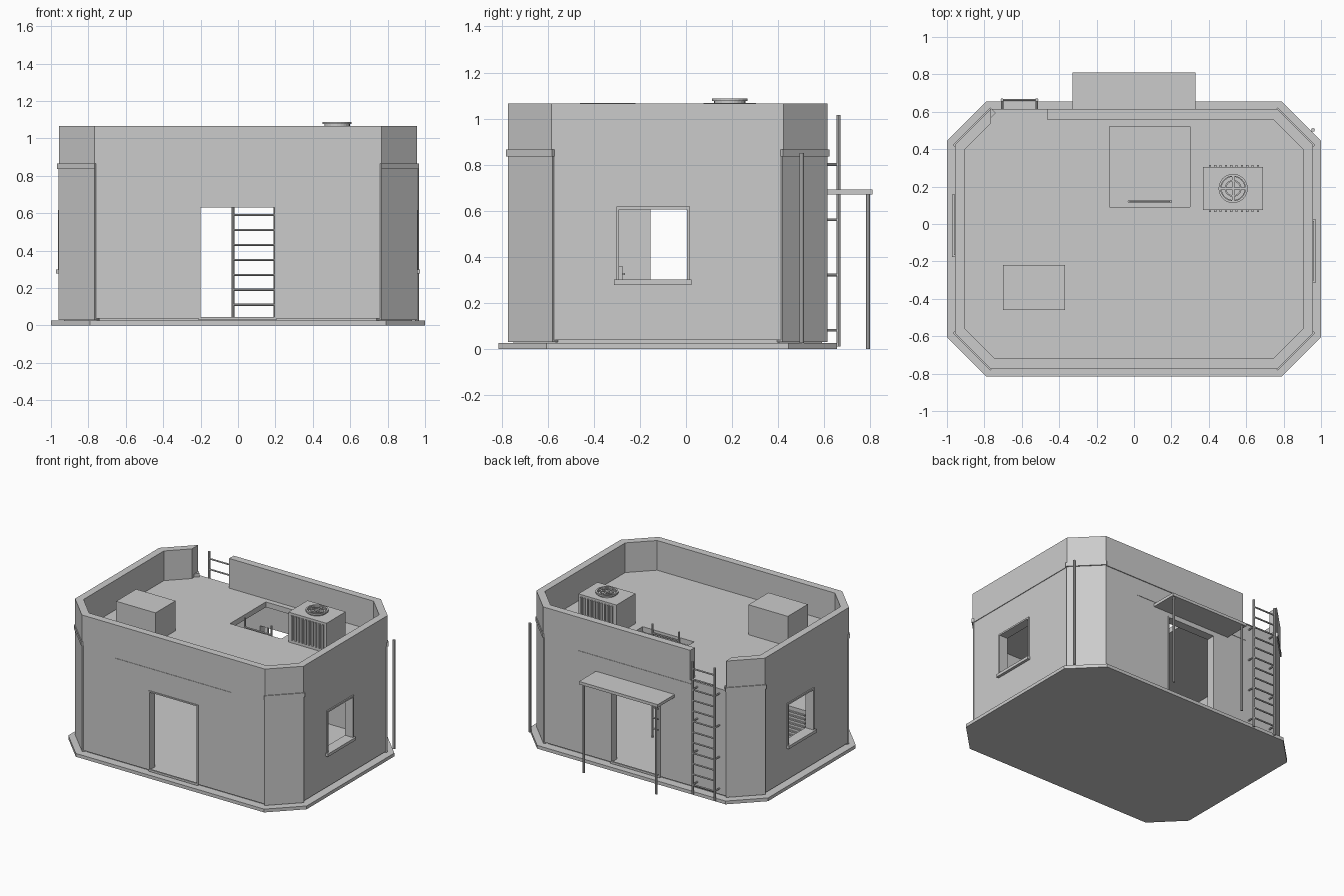
import bpy, bmesh, math
from mathutils import Matrix, Vector

if bpy.data.objects.get("Cube"):
    bpy.data.objects.remove(bpy.data.objects["Cube"])

GREY = bpy.data.materials.new("concrete grey")
GREY.use_nodes = True
GREY.diffuse_color = (0.6, 0.6, 0.6, 1)
GREY.node_tree.nodes["Principled BSDF"].inputs["Base Color"].default_value = (0.6, 0.6, 0.6, 1)
MID = -0.08  # centre of the building in y


def finish(name, bm):
    bmesh.ops.recalc_face_normals(bm, faces=bm.faces)
    mesh = bpy.data.meshes.new(name)
    bm.to_mesh(mesh)
    bm.free()
    mesh.materials.append(GREY)
    ob = bpy.data.objects.new(name, mesh)
    bpy.context.collection.objects.link(ob)
    return ob


def add_box(bm, x, y, z):
    """Box from (min, max) pairs."""
    size = [b - a for a, b in (x, y, z)]
    mid = [(a + b) / 2 for a, b in (x, y, z)]
    bmesh.ops.create_cube(bm, size=1, matrix=Matrix.Translation(mid) @ Matrix.Diagonal((*size, 1)))


def boxes(name, *items):
    bm = bmesh.new()
    for item in items:
        add_box(bm, *item)
    return finish(name, bm)


def rod(bm, a, b, r, sides=8):
    a, b = Vector(a), Vector(b)
    turn = (b - a).to_track_quat("Z", "Y").to_matrix().to_4x4()
    bmesh.ops.create_cone(bm, cap_ends=True, segments=sides, radius1=r, radius2=r,
                          depth=(b - a).length, matrix=Matrix.Translation((a + b) / 2) @ turn)


def octagon(hx, hy, c):
    quarter = [(hx, hy - c), (hx - c, hy)]
    pts = quarter + [(-x, y) for x, y in reversed(quarter)]
    return pts + [(-x, -y) for x, y in pts]


def slab(name, hx, hy, c, z0, z1, wall=None):
    """Chamfered slab, or a hollow ring if a wall thickness is given."""
    bm = bmesh.new()

    def loop(pts, z):
        return [bm.verts.new((x, y + MID, z)) for x, y in pts]

    def bridge(a, b):
        for i in range(8):
            j = (i + 1) % 8
            bm.faces.new((a[i], a[j], b[j], b[i]))

    outer = octagon(hx, hy, c)
    lo, hi = loop(outer, z0), loop(outer, z1)
    bridge(lo, hi)
    if wall:
        inner = octagon(hx - wall, hy - wall, c - wall * 0.586)
        ilo, ihi = loop(inner, z0), loop(inner, z1)
        bridge(ilo, ihi)
        bridge(lo, ilo)
        bridge(hi, ihi)
    else:
        bm.faces.new(lo)
        bm.faces.new(hi)
    return finish(name, bm)


def cut(ob, *items):
    for item in items:
        tool = boxes("cutter", item)
        tool.hide_render = True
        mod = ob.modifiers.new("opening", "BOOLEAN")
        mod.operation, mod.solver, mod.object = "DIFFERENCE", "EXACT", tool
        bpy.context.view_layer.objects.active = ob
        bpy.ops.object.modifier_apply(modifier=mod.name)
        bpy.data.objects.remove(tool)


# Shell
slab("base", 1.0, 0.735, 0.21, 0, 0.025)
slab("floor", 0.93, 0.67, 0.19, 0.025, 0.04)
walls = slab("walls", 0.953, 0.688, 0.19, 0.038, 0.835, 0.06)
DOOR, DOOR_Z = (-0.2, 0.195), (0.04, 0.63)
WIN_Z = (0.3, 0.605)
cut(walls, (DOOR, (-1, 1), DOOR_Z),
    ((0.8, 1.1), (-0.29, 0.005), WIN_Z), ((-1.1, -0.8), (-0.155, 0.14), WIN_Z))
parapet = slab("parapet", 0.958, 0.694, 0.19, 0.835, 1.065, 0.055)
cut(parapet, ((-0.765, -0.465), (0.5, 0.7), (0.84, 1.2)))
roof = slab("roof", 0.91, 0.645, 0.17, 0.8, 0.84)
cut(roof, ((-0.13, 0.3), (0.09, 0.52), (0.7, 0.9)))

# Corner pilasters and their caps
for sx in (-1, 1):
    for sy in (-1, 1):
        centre = Vector((sx * 0.86, MID + sy * 0.594, 0))
        turn = Matrix.Translation(centre) @ Matrix.Rotation(math.atan2(sy, sx), 4, "Z")
        for name, z, half, out in (("corner_pilaster", (0.03, 0.835), 0.137, 0.004),
                                   ("corner_cap", (0.835, 0.865), 0.142, 0.012)):
            boxes(name, ((-0.03, out), (-half, half), z)).matrix_world = turn

# Door trims and sign plates on front and back
for side, y in (("front", -0.768), ("back", 0.608)):
    depth = (y - 0.006, y + 0.006)
    boxes(side + "_door_trim", ((-0.21, 0.205), depth, (0.63, 0.64)),
          ((-0.21, 0.205), depth, (0.03, 0.045)),
          ((-0.21, -0.2), depth, DOOR_Z), ((0.195, 0.205), depth, DOOR_Z))
    boxes(side + "_sign_plate", ((-0.49, 0.485), (y - 0.003, y + 0.003), (0.705, 0.81)))

# Window frames and sills
for side, s, y0, y1 in (("left", 1, -0.29, 0.005), ("right", -1, -0.155, 0.14)):
    def span(a, b):
        return tuple(sorted((s * a, s * b)))
    x = span(0.945, 0.962)
    boxes(side + "_window_frame", (x, (y0 - 0.012, y0), WIN_Z), (x, (y1, y1 + 0.012), WIN_Z),
          (x, (y0 - 0.012, y1 + 0.012), (0.605, 0.617)))
    boxes(side + "_window_sill", (span(0.9, 0.974), (y0 - 0.022, y1 + 0.018), (0.278, 0.3)))

# Canopy over the back door
boxes("canopy", ((-0.33, 0.33), (0.605, 0.81), (0.67, 0.692)))
bm = bmesh.new()
for x in (-0.305, 0.305):
    rod(bm, (x, 0.79, 0), (x, 0.79, 0.67), 0.009)
finish("canopy_posts", bm)


def ladder(name, x0, x1, y, z0, z1, first, count, r, bracket_y=None):
    bm = bmesh.new()
    for x in (x0, x1):
        rod(bm, (x, y, z0), (x, y, z1), r)
        if bracket_y:
            for k in range(4):
                z = 0.08 + 0.24 * k
                rod(bm, (x, bracket_y, z), (x, y, z), 0.006)
    for k in range(count):
        z = first + 0.08 * k
        rod(bm, (x0, y, z), (x1, y, z), 0.006)
    finish(name, bm)


ladder("outside_ladder", -0.705, -0.52, 0.663, 0.01, 1.015, 0.08, 12, 0.009, 0.6)
ladder("hatch_ladder", -0.027, 0.197, 0.12, 0.04, 0.9, 0.11, 10, 0.007)

# Drainpipe
bm = bmesh.new()
rod(bm, (0.957, 0.503, 0.025), (0.957, 0.503, 0.85), 0.01)
finish("drainpipe", bm)

# Rooftop box and cooling unit
boxes("roof_box", ((-0.7, -0.37), (-0.46, -0.22), (0.838, 1.067)))
boxes("cooling_unit", ((0.37, 0.69), (0.075, 0.305), (0.838, 1.067)))
slats = []
for k in range(10):
    x = 0.4 + 0.0285 * k
    slats.append(((x, x + 0.012), (0.065, 0.315), (0.865, 1.05)))
boxes("cooling_slats", *slats)

# Fan: collar, rings and cross guard
FAN = Vector((0.53, 0.19, 0))
bm = bmesh.new()
for r, w, z0, z1 in ((0.068, 0.006, 1.065, 1.078), (0.078, 0.012, 1.076, 1.088), (0.045, 0.008, 1.076, 1.084)):
    ends = [(rad, z) for rad, z in ((r, z0), (r, z1), (r - w, z1), (r - w, z0))]
    ring = [[bm.verts.new(FAN + Vector((rad * math.cos(a), rad * math.sin(a), z))) for rad, z in ends]
            for a in (math.tau * k / 24 for k in range(24))]
    for k in range(24):
        a, b = ring[k], ring[(k + 1) % 24]
        for i in range(4):
            j = (i + 1) % 4
            bm.faces.new((a[i], a[j], b[j], b[i]))
add_box(bm, (0.46, 0.6), (0.184, 0.196), (1.076, 1.082))
add_box(bm, (0.524, 0.536), (0.12, 0.26), (1.076, 1.082))
finish("fan_guard", bm)

# Equipment cabinet indoors with horizontal vents
boxes("indoor_cabinet", ((-0.82, -0.66), (-0.6, -0.275), (0.04, 0.36)))
boxes("indoor_vents", *[((-0.81, -0.67), (-0.28, -0.265), (0.08 + 0.03 * k, 0.09 + 0.03 * k)) for k in range(9)])
